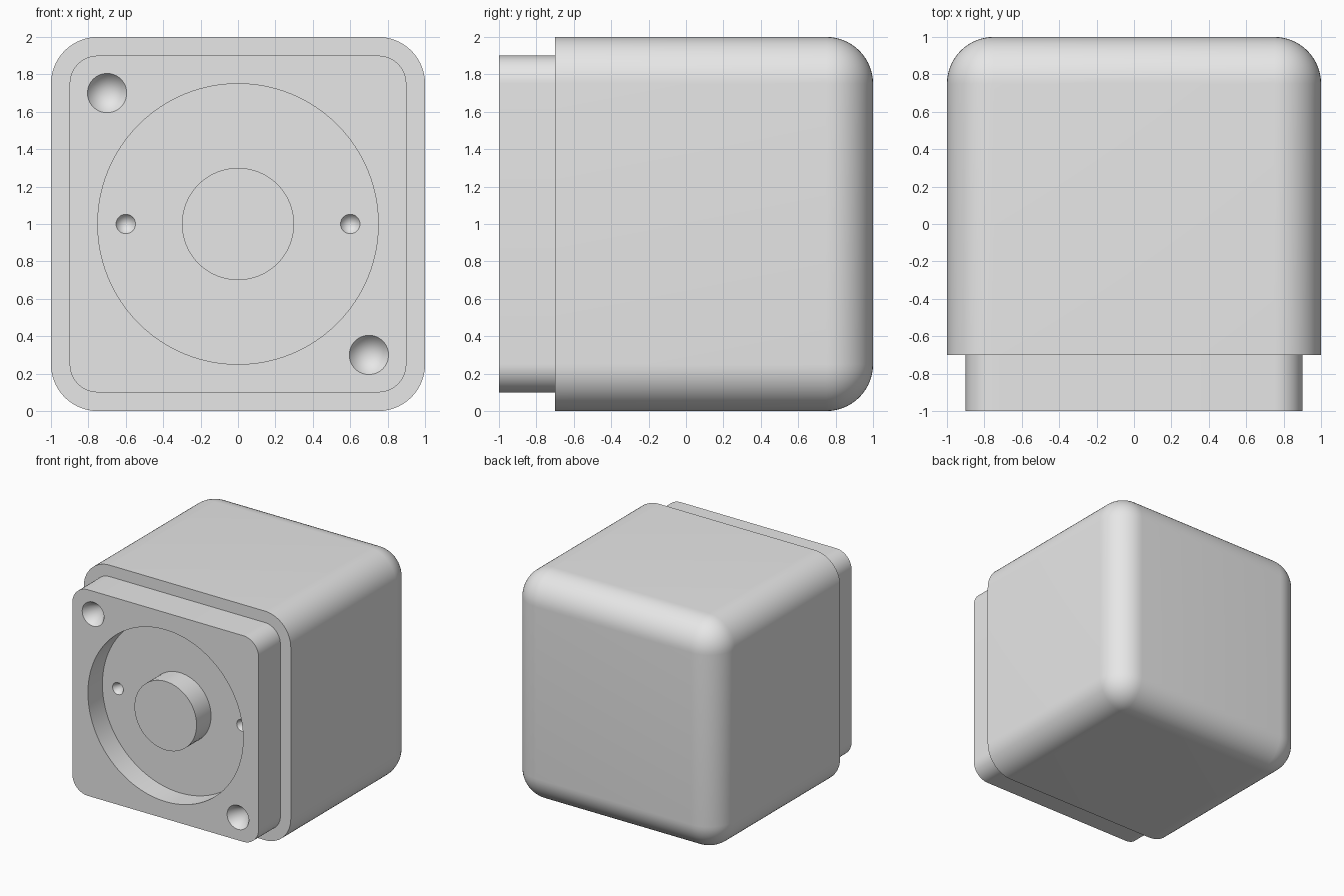
import bpy, bmesh, math
from mathutils import Matrix, Vector

if "Cube" in bpy.data.objects:
    bpy.data.objects.remove(bpy.data.objects["Cube"])

grey = bpy.data.materials.new("light grey")
grey.diffuse_color = (0.8, 0.8, 0.8, 1)
grey.use_nodes = True
grey.node_tree.nodes["Principled BSDF"].inputs["Base Color"].default_value = grey.diffuse_color


def add_object(name, bm):
    bmesh.ops.recalc_face_normals(bm, faces=bm.faces)
    mesh = bpy.data.meshes.new(name)
    bm.to_mesh(mesh)
    bm.free()
    mesh.materials.append(grey)
    obj = bpy.data.objects.new(name, mesh)
    bpy.context.collection.objects.link(obj)
    return obj


def activate(obj):
    bpy.ops.object.select_all(action='DESELECT')
    obj.select_set(True)
    bpy.context.view_layer.objects.active = obj


def rounded_block(name, half, y0, y1, radius, round_back):
    """Square block along y with rounded long edges and optionally a rounded back."""
    bm = bmesh.new()
    bmesh.ops.create_cube(bm, size=1)
    for v in bm.verts:
        v.co = Vector((2 * half * v.co.x, y0 if v.co.y < 0 else y1, 1 + 2 * half * v.co.z))
    edges = []
    for e in bm.edges:
        ys = [v.co.y for v in e.verts]
        if ys[0] != ys[1] or (round_back and ys[0] == y1):
            edges.append(e)
    bmesh.ops.bevel(bm, geom=edges, offset=radius, offset_type='OFFSET',
                    segments=14, profile=0.5, affect='EDGES')
    return add_object(name, bm)


def round_part(name, x, z, y0, y1, r0, r1, sides):
    """Cylinder or cone along y, radius r0 at y0 and r1 at y1."""
    bm = bmesh.new()
    bmesh.ops.create_cone(bm, cap_ends=True, segments=sides, radius1=r0, radius2=r1,
                          depth=y1 - y0)
    bm.transform(Matrix.Translation((x, (y0 + y1) / 2, z)) @ Matrix.Rotation(-math.pi / 2, 4, 'X'))
    return add_object(name, bm)


def cut(target, cutter):
    mod = target.modifiers.new("cut", 'BOOLEAN')
    mod.operation = 'DIFFERENCE'
    mod.solver = 'EXACT'
    mod.object = cutter
    activate(target)
    bpy.ops.object.modifier_apply(modifier=mod.name)
    bpy.data.objects.remove(cutter)


def conical_hole(target, x, z, y, radius, depth):
    lip = 0.02
    r = radius * (depth + lip) / depth
    cut(target, round_part("hole_cutter", x, z, y - lip, y + depth, r, 0, 48))


# Main housing and the stepped front plate
body = rounded_block("body", 1.0, -0.7, 1.0, 0.25, True)
plate = rounded_block("front_plate", 0.9, -1.0, -0.68, 0.15, False)

# Round recess with a flush central boss
cut(plate, round_part("recess_cutter", 0, 1, -1.1, -0.8, 0.75, 0.75, 96))
boss = round_part("center_boss", 0, 1, -1.0, -0.78, 0.3, 0.3, 64)

# Conical holes: two in opposite plate corners, two in the recess floor
for s in (-1, 1):
    conical_hole(plate, 0.7 * s, 1 - 0.7 * s, -1.0, 0.105, 0.15)
    conical_hole(plate, 0.6 * s, 1, -0.8, 0.052, 0.08)

for obj in (body, plate, boss):
    activate(obj)
    bpy.ops.object.shade_smooth_by_angle(angle=math.radians(30))
